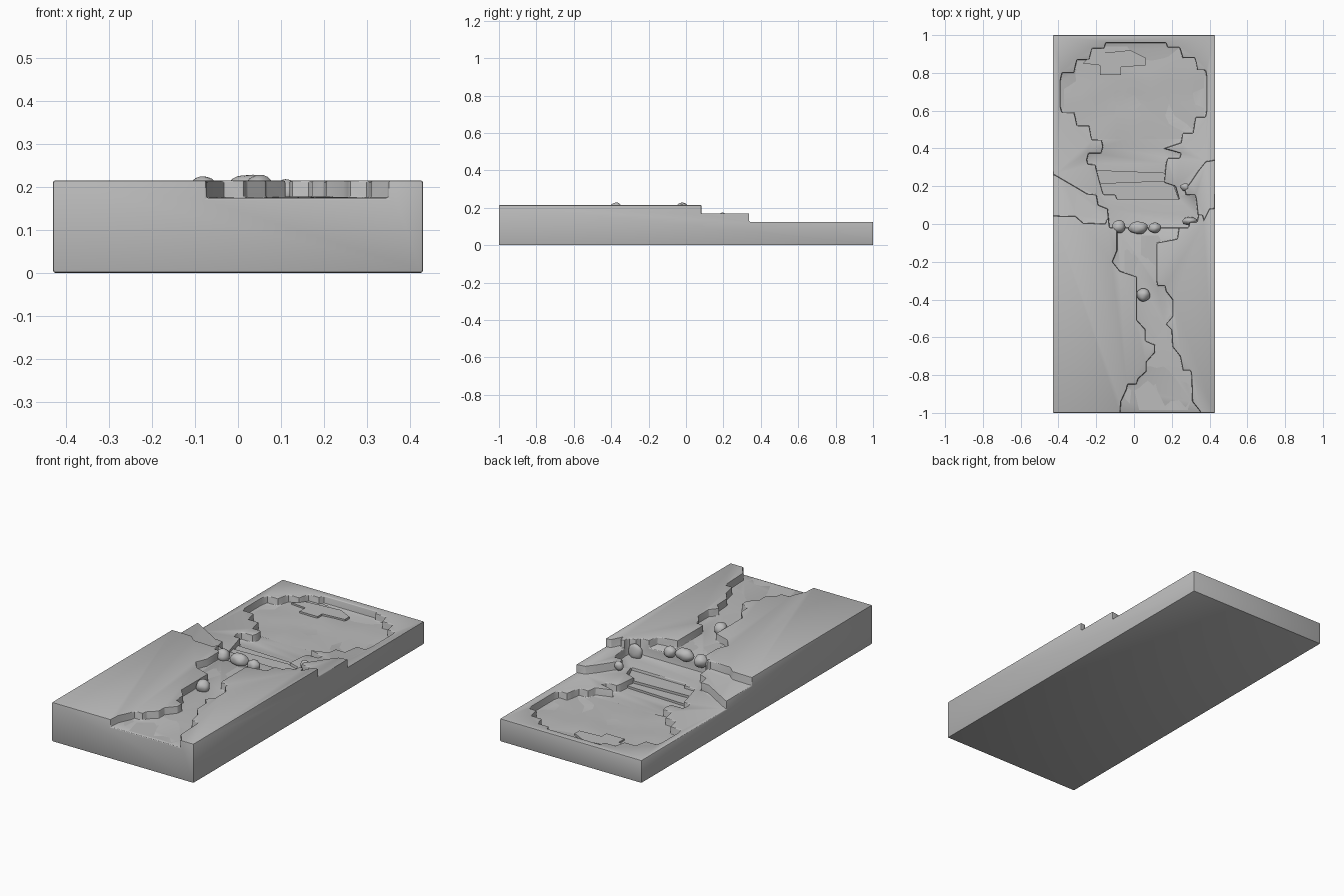
import bpy, bmesh, math, random
from mathutils import Vector, noise

if "Cube" in bpy.data.objects:
    bpy.data.objects.remove(bpy.data.objects["Cube"])

random.seed(4)
stone = bpy.data.materials.new("stone grey")
stone.diffuse_color = (0.5, 0.5, 0.5, 1)
stone.use_nodes = True
stone.node_tree.nodes["Principled BSDF"].inputs["Base Color"].default_value = stone.diffuse_color


def add(name, bm):
    bmesh.ops.recalc_face_normals(bm, faces=bm.faces)
    me = bpy.data.meshes.new(name)
    bm.to_mesh(me)
    bm.free()
    ob = bpy.data.objects.new(name, me)
    me.materials.append(stone)
    bpy.context.collection.objects.link(ob)
    return ob


def stair(pts):
    """Turn long diagonals into small steps."""
    out = [pts[0]]
    for (ax, ay), (bx, by) in zip(pts, pts[1:]):
        dx, dy = bx - ax, by - ay
        if min(abs(dx), abs(dy)) > 0.045:
            out += [(ax + dx * 0.1, ay + dy * 0.5), (ax + dx * 0.9, ay + dy * 0.5)]
        out.append((bx, by))
    return out


def prism(name, pts, z0, z1):
    bm = bmesh.new()
    f = bm.faces.new([bm.verts.new((x, y, z0)) for x, y in pts])
    ext = bmesh.ops.extrude_face_region(bm, geom=[f])
    for v in ext["geom"]:
        if isinstance(v, bmesh.types.BMVert):
            v.co.z = z1
    return add(name, bm)


def apply_mod(ob, mod):
    bpy.context.view_layer.objects.active = ob
    bpy.ops.object.modifier_apply(modifier=mod.name)


def carve(ob, pts, floor):
    cutter = prism("cutter", pts, floor, 0.4)
    cutter.hide_render = True
    m = ob.modifiers.new("carve", "BOOLEAN")
    m.operation, m.solver, m.object = "DIFFERENCE", "EXACT", cutter
    apply_mod(ob, m)
    bpy.data.objects.remove(cutter)


# slab
slab = prism("terrain_slab", [(-.43, -1), (.43, -1), (.43, 1), (-.43, 1)], 0, .215)

# middle terrace
carve(slab, stair([(-.5, .045), (-.31, .04), (-.27, .005), (-.15, .0), (-.1, .05),
                   (.3, .08), (.37, .02), (.40, .08), (.5, .09)]) + [(.5, 1.1), (-.5, 1.1)], .17)

# lower terrace, reaching in to the foot of the falls
carve(slab, stair([(-.5, .27), (-.42, .26), (-.36, .225), (-.3, .19), (-.25, .16), (-.2, .155), (-.19, .1),
                   (-.14, .08), (-.13, -.02), (.29, -.02), (.34, .04), (.33, .13), (.27, .18),
                   (.3, .22), (.34, .28), (.38, .33), (.5, .35)]) + [(.5, 1.1), (-.5, 1.1)], .125)

# stream bed through the upper level
left = [(-.09, .06), (-.09, -.14), (-.115, -.2), (-.075, -.25), (.015, -.28), (.015, -.51),
        (.06, -.56), (.06, -.62), (.11, -.64), (.11, -.68), (.065, -.73), (.065, -.78),
        (.02, -.82), (-.04, -.875), (-.07, -.94), (-.08, -1.1)]
right = [(.35, -1.1), (.35, -.99), (.31, -.94), (.305, -.8), (.255, -.75), (.245, -.7), (.205, -.65),
         (.2, -.56), (.17, -.53), (.205, -.49), (.205, -.4), (.17, -.355), (.12, -.3),
         (.12, -.1), (.23, -.08), (.25, .06)]
carve(slab, stair(left) + stair(right), .174)

# pool with its narrow neck
pool = [(-.09, .13), (-.17, .18), (-.2, .29), (-.25, .34), (-.165, .41), (-.23, .48),
        (-.31, .56), (-.39, .62), (-.39, .76), (-.31, .84), (-.23, .9), (-.15, .96), (.17, .96),
        (.25, .91), (.33, .85), (.385, .78), (.385, .6), (.32, .53), (.25, .43), (.16, .4),
        (.25, .375), (.17, .32), (.16, .22), (.22, .2), (.24, .13)]
carve(slab, stair(pool), .085)

# soft rims
b = slab.modifiers.new("rims", "BEVEL")
b.width, b.segments, b.limit_method, b.angle_limit = .008, 2, "ANGLE", math.radians(35)
apply_mod(slab, b)

# steps in the neck and shoal in the pool
prism("neck_upper_step", [(-.15, .1), (.25, .1), (.2, .23), (-.18, .215)], .05, .110)
prism("neck_lower_step", [(-.17, .15), (.2, .15), (.19, .27), (-.2, .285)], .05, .097)
prism("pool_shoal", stair([(-.27, .85), (-.18, .84), (-.18, .79), (-.07, .79), (-.07, .83), (.06, .84),
                           (.06, .88), (-.02, .92), (-.22, .9)]), .05, .097)


# uneven water beds
def water(name, x0, x1, y0, y1, z, n):
    bm = bmesh.new()
    bmesh.ops.create_grid(bm, x_segments=n, y_segments=n, size=.5)
    for v in bm.verts:
        v.co = ((x0 + x1) / 2 + v.co.x * (x1 - x0), (y0 + y1) / 2 + v.co.y * (y1 - y0), 0)
        v.co.z = z + .008 * noise.noise(v.co * 7)
    bmesh.ops.triangulate(bm, faces=bm.faces)
    return add(name, bm)


water("pool_bed", -.37, .37, .45, .94, .087, 8)
water("stream_bed", -.05, .32, -.985, -.06, .174, 9)

# boulders at the falls and in the stream
rocks = [(-.08, -.015, .19, .036, .034, .034), (.022, -.02, .195, .05, .034, .033),
         (.11, -.02, .188, .032, .028, .03), (.05, -.375, .193, .035, .035, .035),
         (.27, .195, .15, .025, .02, .025), (.295, .015, .15, .04, .022, .045)]
for i, (x, y, z, a, bb, c) in enumerate(rocks):
    bm = bmesh.new()
    bmesh.ops.create_icosphere(bm, subdivisions=3, radius=1)
    for v in bm.verts:
        k = 1 + .12 * noise.noise(v.co * 1.3 + Vector((i * 5, 0, 0)))
        v.co = (x + v.co.x * a * k, y + v.co.y * bb * k, z + v.co.z * c * k)
    add("boulder_%d" % (i + 1), bm)

bpy.ops.object.select_all(action="SELECT")
bpy.context.view_layer.objects.active = slab
bpy.ops.object.shade_smooth_by_angle(angle=math.radians(35))
